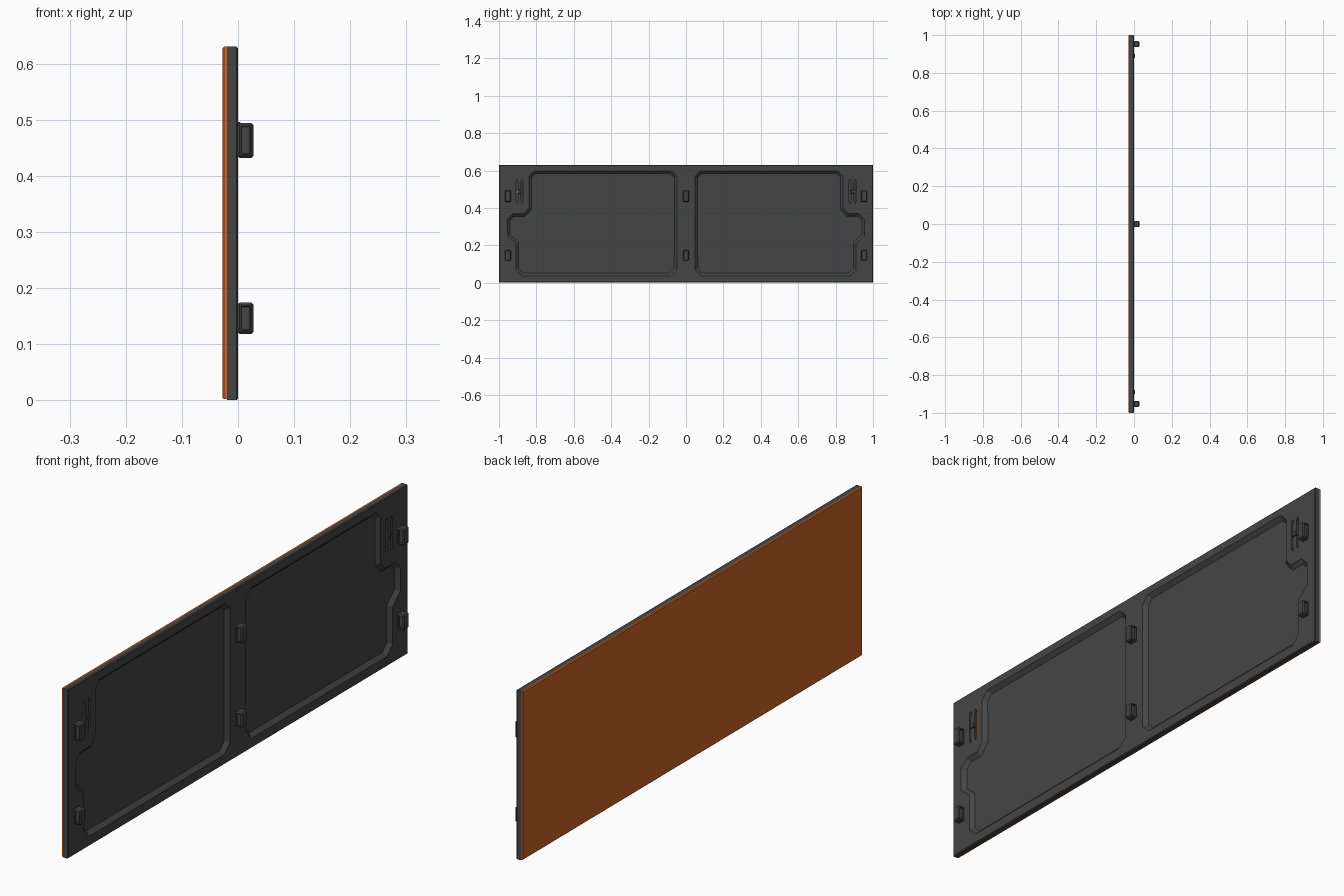
import bpy, bmesh
from mathutils import Vector

if "Cube" in bpy.data.objects:
    bpy.data.objects.remove(bpy.data.objects["Cube"])


def material(name, rgb):
    m = bpy.data.materials.new(name)
    m.diffuse_color = (*rgb, 1)
    m.use_nodes = True
    m.node_tree.nodes["Principled BSDF"].inputs["Base Color"].default_value = m.diffuse_color
    return m


DARK = material("dark_grey", (0.06, 0.06, 0.06))
ORANGE = material("orange", (0.62, 0.13, 0.02))
PALE = material("pale_lens", (0.75, 0.75, 0.75))


def finish(bm, name, mat=None):
    bmesh.ops.recalc_face_normals(bm, faces=bm.faces)
    me = bpy.data.meshes.new(name)
    bm.to_mesh(me)
    bm.free()
    ob = bpy.data.objects.new(name, me)
    bpy.context.collection.objects.link(ob)
    if mat:
        me.materials.append(mat)
    return ob


def box_bm(x0, x1, y0, y1, z0, z1):
    bm = bmesh.new()
    bmesh.ops.create_cube(bm, size=1)
    for v in bm.verts:
        v.co = Vector((x1 if v.co.x > 0 else x0,
                       y1 if v.co.y > 0 else y0,
                       z1 if v.co.z > 0 else z0))
    return bm


def bevel_at_x(bm, x, width):
    edges = [e for e in bm.edges if all(abs(v.co.x - x) < 1e-5 for v in e.verts)]
    bmesh.ops.bevel(bm, geom=edges, offset=width, segments=1, affect='EDGES')


def prism(bm, pts, x0, x1):
    # extrude a y/z outline along x, returning the face at x1
    face = bm.faces.new([bm.verts.new((x0, y, z)) for y, z in pts])
    ext = bmesh.ops.extrude_face_region(bm, geom=[face], use_keep_orig=True)["geom"]
    for g in ext:
        if isinstance(g, bmesh.types.BMVert):
            g.co.x = x1
    return next(g for g in ext if isinstance(g, bmesh.types.BMFace))


# painted outer skin
bm = box_bm(-0.028, -0.02, -1, 1, 0.002, 0.63)
bevel_at_x(bm, -0.028, 0.003)
finish(bm, "outer_skin", ORANGE)

# inner panel
bm = box_bm(-0.02, 0, -1, 1, 0, 0.63)
bevel_at_x(bm, 0, 0.003)
panel = finish(bm, "inner_panel", DARK)

# cutters: two recesses with sloped walls and two pairs of slits
outline = [(0.048, 0.07), (0.08, 0.037), (0.877, 0.037), (0.91, 0.07),
           (0.91, 0.21), (0.955, 0.25), (0.955, 0.34), (0.925, 0.37),
           (0.866, 0.37), (0.84, 0.4), (0.84, 0.57), (0.812, 0.598),
           (0.076, 0.598), (0.048, 0.57)]
bm = bmesh.new()
for s in (-1, 1):
    floor = prism(bm, [(s * y, z) for y, z in outline], 0.01, 0)
    bmesh.ops.inset_region(bm, faces=[floor], thickness=0.016)
    for v in floor.verts:
        v.co.x = -0.014
    for y in (s * 0.89 - 0.014, s * 0.89 + 0.014):
        w = 0.005
        prism(bm, [(y - w, 0.435), (y, 0.42), (y + w, 0.435),
                   (y + w, 0.54), (y, 0.555), (y - w, 0.54)], 0.01, -0.013)
cutter = finish(bm, "panel_cutter")
cutter.hide_render = True
mod = panel.modifiers.new("recesses", 'BOOLEAN')
mod.operation, mod.solver, mod.object = 'DIFFERENCE', 'EXACT', cutter
bpy.context.view_layer.objects.active = panel
bpy.ops.object.modifier_apply(modifier=mod.name)
bpy.data.objects.remove(cutter)

# strips inside the slits, and the small bridge between each pair
for side, s in (("left", -1), ("right", 1)):
    c = s * 0.89
    for label, y, mat in (("pale", c - 0.014, PALE), ("orange", c + 0.014, ORANGE)):
        finish(box_bm(-0.0135, -0.004, y - 0.003, y + 0.003, 0.435, 0.54),
               f"{label}_strip_{side}", mat)
    bm = box_bm(-0.01, 0.005, c - 0.012, c + 0.012, 0.478, 0.496)
    bevel_at_x(bm, 0.005, 0.002)
    finish(bm, f"slit_bridge_{side}", DARK)

# latch blocks with sunken side pockets
for side, y in (("left", -0.952), ("centre", 0), ("right", 0.952)):
    for row, z0, z1 in (("lower", 0.118, 0.174), ("upper", 0.432, 0.494)):
        bm = box_bm(-0.001, 0.028, y - 0.016, y + 0.016, z0, z1)
        bmesh.ops.bevel(bm, geom=bm.edges[:], offset=0.004, segments=1, affect='EDGES')
        sides = [f for f in bm.faces if abs(f.normal.y) > 0.99]
        for f in sides:
            bmesh.ops.inset_region(bm, faces=[f], thickness=0.003, depth=0)
            bmesh.ops.inset_region(bm, faces=[f], thickness=0.002, depth=-0.005)
        finish(bm, f"latch_{row}_{side}", DARK)
